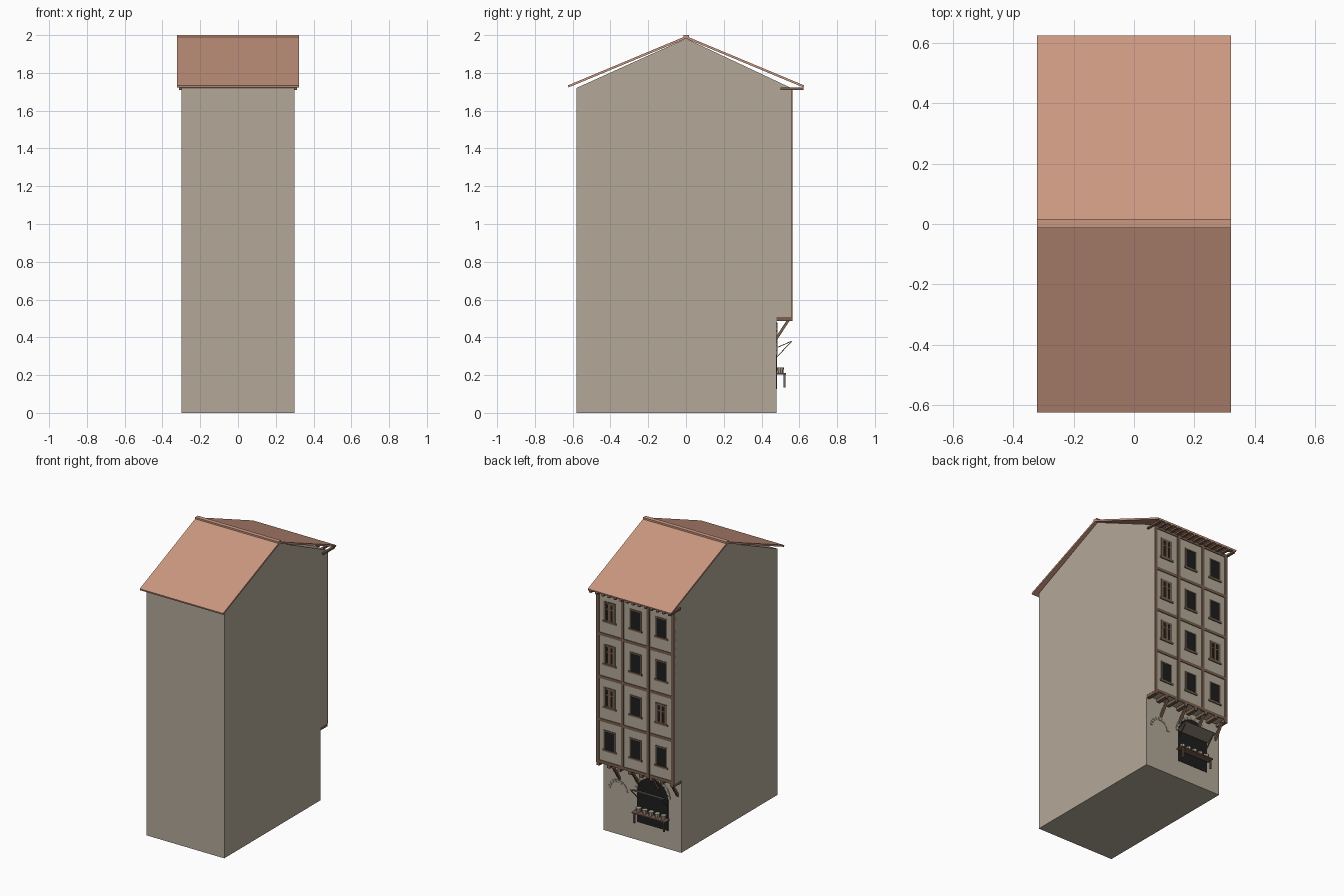
import bpy, bmesh, math
from mathutils import Matrix, Vector

if "Cube" in bpy.data.objects:
    bpy.data.objects.remove(bpy.data.objects["Cube"])


def material(name, r, g, b):
    m = bpy.data.materials.new(name)
    lin = [((c / 255 + 0.055) / 1.055) ** 2.4 for c in (r, g, b)]
    m.diffuse_color = (*lin, 1)
    m.use_nodes = True
    m.node_tree.nodes["Principled BSDF"].inputs["Base Color"].default_value = m.diffuse_color
    return m


WALL = material("plaster", 180, 169, 152)
ROOF = material("terracotta", 203, 152, 129)
WOOD = material("brown timber", 122, 96, 78)
DARK = material("dark opening", 30, 30, 31)
STONE = material("pale stone", 172, 163, 147)
BOARD = material("grey board", 128, 118, 102)


def finish(name, bm, mat):
    bmesh.ops.recalc_face_normals(bm, faces=bm.faces)
    me = bpy.data.meshes.new(name)
    bm.to_mesh(me)
    bm.free()
    me.materials.append(mat)
    ob = bpy.data.objects.new(name, me)
    bpy.context.collection.objects.link(ob)
    return ob


def add_box(bm, x0, x1, y0, y1, z0, z1):
    mid = Vector(((x0 + x1) / 2, (y0 + y1) / 2, (z0 + z1) / 2))
    size = Matrix.Diagonal((x1 - x0, y1 - y0, z1 - z0, 1))
    bmesh.ops.create_cube(bm, size=1, matrix=Matrix.Translation(mid) @ size)


def boxes(name, items, mat):
    bm = bmesh.new()
    for b in items:
        add_box(bm, *b)
    return finish(name, bm, mat)


def prism(bm, pts, a, b, axis="x"):
    """Extrude a closed outline along x (points are y,z) or y (points are x,z)."""
    put = (lambda p, t: (t, p[0], p[1])) if axis == "x" else (lambda p, t: (p[0], t, p[1]))
    lo = [bm.verts.new(put(p, a)) for p in pts]
    hi = [bm.verts.new(put(p, b)) for p in pts]
    bm.faces.new(lo)
    bm.faces.new(hi[::-1])
    for i in range(len(pts)):
        j = (i + 1) % len(pts)
        bm.faces.new((lo[i], lo[j], hi[j], hi[i]))


def bar(bm, p, q, w, xs):
    """Slanted square bar in the y-z plane at each x, with half width w."""
    d = (Vector(q) - Vector(p)).normalized() * w
    n = Vector((-d.y, d.x))
    outline = [Vector(p) + n, Vector(q) + n, Vector(q) - n, Vector(p) - n]
    for x0, x1 in xs:
        prism(bm, outline, x0, x1)


F = 0.557   # upper facade plane
G = 0.48    # ground floor facade plane

# House body with overhanging upper floors and gable
bm = bmesh.new()
prism(bm, [(-0.58, 0), (G, 0), (G, 0.507), (F, 0.507), (F, 1.72), (0, 1.982), (-0.58, 1.72)], -0.3, 0.3)
finish("house_body", bm, WALL)

# Roof slopes and ridge cap
bm = bmesh.new()
for s in (-1, 1):
    prism(bm, [(0, 1.982), (0, 1.995), (s * 0.625, 1.734), (s * 0.622, 1.723)], -0.322, 0.322)
finish("roof_slopes", bm, ROOF)
boxes("ridge_cap", [(-0.322, 0.322, -0.014, 0.016, 1.983, 2.0)], ROOF)

# Eave rafters and floor joists
boxes("eave_rafters", [(x - 0.008, x + 0.008, 0.5, 0.622, 1.71, 1.723)
                       for x in (-0.305 + 0.61 * i / 13 for i in range(14))], WOOD)
boxes("floor_joists", [(x - 0.012, x + 0.012, G - 0.01, 0.563, 0.487, 0.507)
                       for x in (-0.287 + 0.574 * i / 7 for i in range(8))], WOOD)

# Timber framing on the upper facade
posts = [(x - 0.01, x + 0.01, F - 0.01, 0.563, 0.505, 1.715) for x in (-0.29, -0.1, 0.1, 0.29)]
rails = [(-0.3, 0.3, F - 0.01, 0.562, z - 0.01, z + 0.01) for z in (0.517, 0.81, 1.11, 1.41, 1.708)]
boxes("timber_frame", posts + rails, WOOD)

# Windows: dark panes, frames, sills, and lattice on the closed ones
panes, frames, lattice = [], [], []
for row in range(4):
    z0 = 1.51 - 0.3 * row
    z1 = z0 + 0.13
    for col, x in enumerate((0.2, 0, -0.2)):
        panes.append((x - 0.04, x + 0.04, F - 0.005, F + 0.002, z0, z1))
        for s in (-1, 1):
            c = x + s * 0.041
            frames.append((c - 0.004, c + 0.004, F - 0.005, F + 0.004, z0, z1))
        frames.append((x - 0.045, x + 0.045, F - 0.005, F + 0.004, z1 - 0.003, z1 + 0.005))
        frames.append((x - 0.052, x + 0.052, F - 0.005, F + 0.007, z0 - 0.012, z0))
        if (col == 0 and row < 3) or (col == 2 and row == 2):
            for c, w in ((-0.032, 0.005), (0, 0.008), (0.032, 0.005)):
                lattice.append((x + c - w, x + c + w, F, F + 0.005, z0, z1))
            for z in (z0 + 0.004, z0 + 0.085, z1 - 0.006):
                lattice.append((x - 0.038, x + 0.038, F, F + 0.0045, z - 0.004, z + 0.004))
boxes("window_panes", panes, DARK)
boxes("window_frames", frames, WOOD)
boxes("window_lattice", lattice, WOOD)

# Diagonal braces under the overhang
bm = bmesh.new()
bar(bm, (G - 0.005, 0.388), (0.543, 0.492), 0.007,
    [(x - 0.008, x + 0.008) for x in (0.18, 0.03, -0.12, -0.27)])
finish("overhang_braces", bm, WOOD)

# Arched shop opening
SX, SR, SZ = -0.08, 0.12, 0.342
arc = [(SX + SR * math.cos(math.pi * i / 16), SZ + SR * math.sin(math.pi * i / 16)) for i in range(17)]
bm = bmesh.new()
prism(bm, [(SX + SR, 0.126)] + arc + [(SX - SR, 0.126)], G - 0.005, G + 0.002, "y")
finish("shop_opening", bm, DARK)


# Stone arches around the shop opening and over the blind doorway
def stone_arch(name, cx, cz, r0, r1, n):
    bm = bmesh.new()
    for i in range(n):
        a, b = math.pi * (i + 0.08) / n, math.pi * (i + 0.92) / n
        pts = [(cx + r * math.cos(t), cz + r * math.sin(t)) for r, t in ((r0, a), (r1, a), (r1, b), (r0, b))]
        prism(bm, pts, G - 0.005, G + 0.004, "y")
    finish(name, bm, STONE)


stone_arch("shop_arch_stones", SX, SZ, 0.12, 0.138, 13)
stone_arch("door_arch_stones", 0.19, 0.305, 0.058, 0.077, 9)

# Propped-up awning board and its struts
bm = bmesh.new()
bar(bm, (G, 0.345), (0.56, 0.38), 0.002, [(SX - 0.125, SX + 0.125)])
finish("awning_board", bm, BOARD)
bm = bmesh.new()
bar(bm, (G, 0.295), (0.558, 0.377), 0.002, [(SX + s * 0.115 - 0.003, SX + s * 0.115 + 0.003) for s in (-1, 1)])
finish("awning_struts", bm, WOOD)

# Sales counter with legs, and goods on top
counter = [(SX - 0.13, SX + 0.13, G - 0.005, 0.53, 0.203, 0.211)]
counter += [(SX + s * 0.115 - 0.005, SX + s * 0.115 + 0.005, 0.517, 0.526, 0.135, 0.205) for s in (-1, 1)]
boxes("shop_counter", counter, WOOD)
bm = bmesh.new()
for i in range(5):
    bmesh.ops.create_cone(bm, cap_ends=True, segments=8, radius1=0.015, radius2=0.019, depth=0.028,
                          matrix=Matrix.Translation((SX - 0.096 + 0.048 * i, 0.5, 0.225)))
finish("goods_baskets", bm, STONE)
